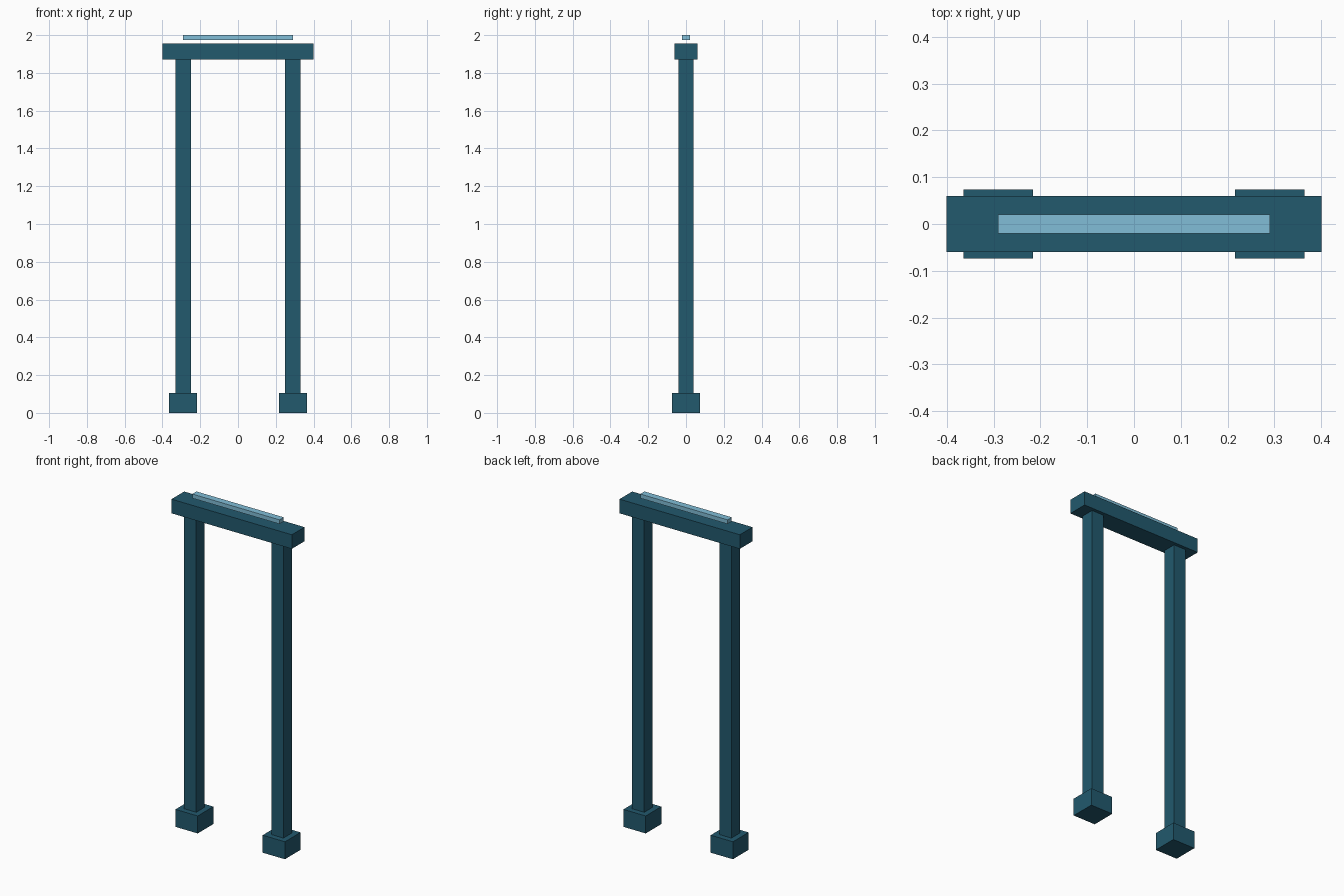
import bpy

cube = bpy.data.objects.get("Cube")
if cube:
    bpy.data.objects.remove(cube, do_unlink=True)


def material(name, color):
    mat = bpy.data.materials.new(name)
    mat.use_nodes = True
    mat.diffuse_color = color
    mat.node_tree.nodes["Principled BSDF"].inputs["Base Color"].default_value = color
    return mat


def box(name, x, width, depth, bottom, top, mat):
    bpy.ops.mesh.primitive_cube_add(size=1, location=(x, 0, (bottom + top) / 2))
    obj = bpy.context.object
    obj.name = name
    obj.scale = (width, depth, top - bottom)
    bpy.ops.object.transform_apply(location=False, rotation=False, scale=True)
    obj.data.materials.append(mat)
    return obj


teal = material("dark_teal", (0.016, 0.10, 0.155, 1))
glow = material("pale_blue", (0.22, 0.51, 0.68, 1))

POST_X = 0.29
BASE_TOP = 0.105
BEAM_BOTTOM, BEAM_TOP = 1.87, 1.955

# Footings and posts on both sides
for side, sign in (("left", 1), ("right", -1)):
    box(f"{side}_footing", sign * POST_X, 0.148, 0.148, 0, BASE_TOP, teal)
    box(f"{side}_post", sign * POST_X, 0.08, 0.08, BASE_TOP, BEAM_BOTTOM, teal)

# Crossbeam with a light strip hovering just above it
box("crossbeam", 0, 0.8, 0.12, BEAM_BOTTOM, BEAM_TOP, teal)
box("light_strip", 0, 0.58, 0.04, 1.975, 2.0, glow)
